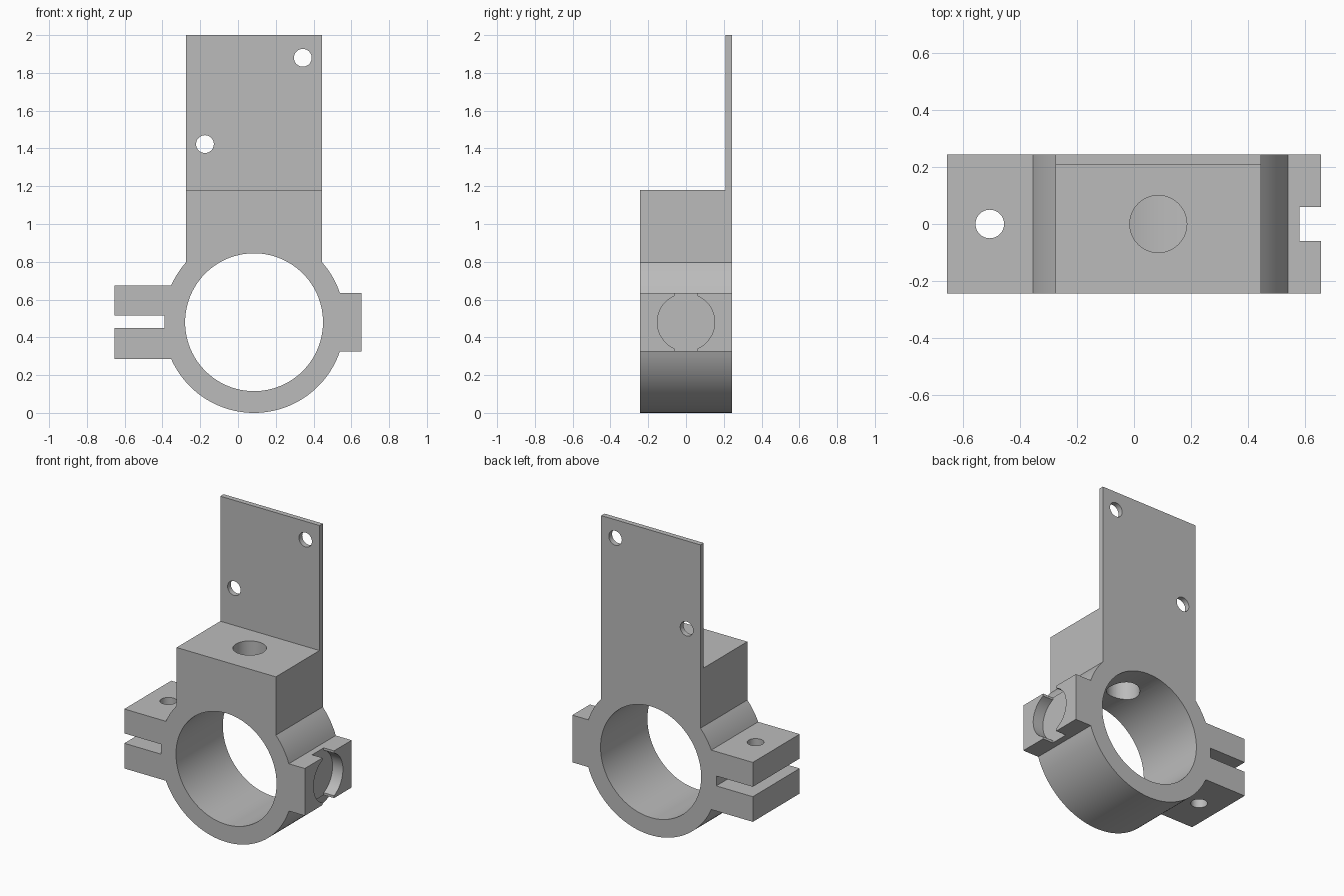
import bpy
import bmesh
from math import asin, cos, sin, pi
from mathutils import Matrix

cube = bpy.data.objects.get("Cube")
if cube:
    bpy.data.objects.remove(cube, do_unlink=True)

# Main dimensions
CX, CZ = 0.085, 0.48            # ring centre
R_OUT, R_IN = 0.48, 0.365
HALF_Y = 0.243
LEFT, RIGHT = -0.275, 0.445     # block sides
END = 0.655                     # lug ends
TOP, STEP = 2.0, 1.18
PLATE_Y = 0.209
CLAMP_H, POCKET_H = 0.195, 0.155  # lug half heights

grey = bpy.data.materials.new("plain grey")
grey.use_nodes = True
colour = (0.5, 0.5, 0.5, 1)
grey.diffuse_color = colour
grey.node_tree.nodes["Principled BSDF"].inputs["Base Color"].default_value = colour


def make_object(name, bm):
    mesh = bpy.data.meshes.new(name)
    bmesh.ops.recalc_face_normals(bm, faces=bm.faces)
    bm.to_mesh(mesh)
    bm.free()
    mesh.materials.append(grey)
    obj = bpy.data.objects.new(name, mesh)
    bpy.context.collection.objects.link(obj)
    return obj


def box(name, lo, hi):
    bm = bmesh.new()
    bmesh.ops.create_cube(bm, size=1)
    for v in bm.verts:
        v.co = [h if c > 0 else l for c, l, h in zip(v.co, lo, hi)]
    return make_object(name, bm)


def cylinder(name, centre, radius, length, axis, segments=48):
    turn = {"X": Matrix.Rotation(pi / 2, 4, "Y"),
            "Y": Matrix.Rotation(pi / 2, 4, "X"),
            "Z": Matrix.Identity(4)}[axis]
    bm = bmesh.new()
    bmesh.ops.create_cone(bm, cap_ends=True, segments=segments, radius1=radius,
                          radius2=radius, depth=length,
                          matrix=Matrix.Translation(centre) @ turn)
    return make_object(name, bm)


def arc(start, end, steps):
    angles = [start + (end - start) * i / steps for i in range(steps + 1)]
    return [(CX + R_OUT * cos(a), CZ + R_OUT * sin(a)) for a in angles]


# Bracket outline: ring, block and both lugs, extruded front to back
pocket_a = asin(POCKET_H / R_OUT)
clamp_a = asin(CLAMP_H / R_OUT)
block_a = pi / 2 - asin((RIGHT - CX) / R_OUT)
outline = [(END, CZ - POCKET_H), (END, CZ + POCKET_H)]
outline += arc(pocket_a, block_a, 8)
outline += [(RIGHT, TOP), (LEFT, TOP)]
outline += arc(pi - block_a, pi - clamp_a, 8)
outline += [(-END, CZ + CLAMP_H), (-END, CZ - CLAMP_H)]
outline += arc(pi + clamp_a, 2 * pi - pocket_a, 48)

bm = bmesh.new()
face = bm.faces.new([bm.verts.new((x, -HALF_Y, z)) for x, z in outline])
extruded = bmesh.ops.extrude_face_region(bm, geom=[face])["geom"]
bmesh.ops.translate(bm, vec=(0, 2 * HALF_Y, 0),
                    verts=[g for g in extruded if isinstance(g, bmesh.types.BMVert)])
bracket = make_object("clamp_bracket", bm)

# Cutters
cutters = [
    box("plate_relief_cutter", (-1, -1, STEP), (1, PLATE_Y, 3)),
    cylinder("ring_bore_cutter", (CX, 0, CZ), R_IN, 1, "Y", 96),
    cylinder("block_hole_cutter", (CX, 0, 1), 0.1, 0.8, "Z"),
    box("clamp_slot_cutter", (-1, -1, 0.45), (-0.39, 1, 0.515)),
    cylinder("clamp_bolt_cutter", (-0.505, 0, CZ), 0.05, 1, "Z"),
    cylinder("round_pocket_cutter", (0.68, 0, CZ), 0.152, 0.2, "X"),
    box("pocket_notch_cutter", (0.58, -0.06, 0.2), (0.8, 0.06, 0.8)),
    cylinder("upper_hole_cutter", (0.343, 0.22, 1.88), 0.047, 0.3, "Y"),
    cylinder("lower_hole_cutter", (-0.175, 0.22, 1.423), 0.047, 0.3, "Y"),
]
for cutter in cutters:
    cut = bracket.modifiers.new(cutter.name, "BOOLEAN")
    cut.operation = "DIFFERENCE"
    cut.solver = "EXACT"
    cut.object = cutter

# Bake the cuts, then drop the cutters
bpy.ops.object.select_all(action="DESELECT")
bracket.select_set(True)
bpy.context.view_layer.objects.active = bracket
for cutter in cutters:
    bpy.ops.object.modifier_apply(modifier=cutter.name)
for cutter in cutters:
    bpy.data.objects.remove(cutter, do_unlink=True)
bpy.ops.object.shade_smooth_by_angle(angle=pi / 6)
